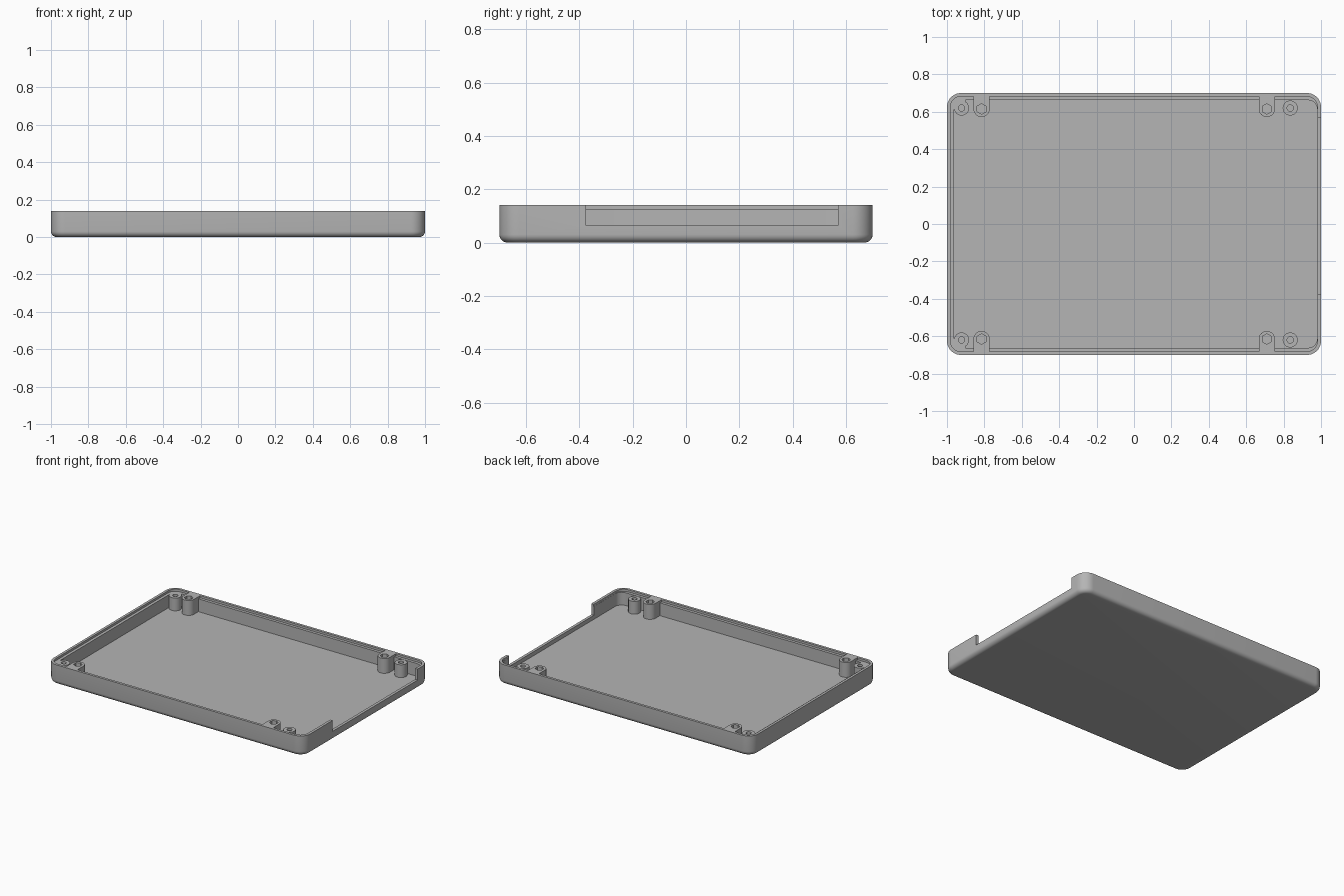
import bpy
import bmesh
import math

cube = bpy.data.objects.get("Cube")
if cube:
    bpy.data.objects.remove(cube, do_unlink=True)

gray = bpy.data.materials.new("matte gray plastic")
gray.use_nodes = True
color = (0.46, 0.46, 0.46, 1)
gray.diffuse_color = color
gray.node_tree.nodes["Principled BSDF"].inputs["Base Color"].default_value = color

TOP, LEDGE, FLOOR = 0.14, 0.125, 0.035


def prism(name, outline, z0, z1, bottom_fillet=0):
    """Extrude a counter-clockwise outline from z0 up to z1."""
    bm = bmesh.new()
    base = bm.faces.new([bm.verts.new((x, y, z0)) for x, y in outline])
    extruded = bmesh.ops.extrude_face_region(bm, geom=[base], use_keep_orig=True)
    for v in extruded["geom"]:
        if isinstance(v, bmesh.types.BMVert):
            v.co.z = z1
    bmesh.ops.recalc_face_normals(bm, faces=bm.faces)
    if bottom_fillet:
        rim = [e for e in bm.edges if all(abs(v.co.z - z0) < 1e-5 for v in e.verts)]
        bmesh.ops.bevel(bm, geom=rim, offset=bottom_fillet, segments=6,
                        profile=0.5, affect='EDGES')
    mesh = bpy.data.meshes.new(name)
    bm.to_mesh(mesh)
    bm.free()
    mesh.materials.append(gray)
    ob = bpy.data.objects.new(name, mesh)
    bpy.context.collection.objects.link(ob)
    return ob


def arc(cx, cy, r, start, end, steps):
    return [(cx + r * math.cos(math.radians(start + (end - start) * i / steps)),
             cy + r * math.sin(math.radians(start + (end - start) * i / steps)))
            for i in range(steps + 1)]


def rounded_rect(x0, x1, hy, r):
    return (arc(x1 - r, hy - r, r, 0, 90, 10) + arc(x0 + r, hy - r, r, 90, 180, 10)
            + arc(x0 + r, r - hy, r, 180, 270, 10) + arc(x1 - r, r - hy, r, 270, 360, 10))


def rect(x0, x1, y0, y1):
    return [(x0, y0), (x1, y0), (x1, y1), (x0, y1)]


def circle(x, y, r, sides, turn=0):
    return arc(x, y, r, turn, turn + 360, sides)[:-1]


def cut(ob, cutter):
    """Subtract a cutter from a part and discard the cutter."""
    mod = ob.modifiers.new("cut", 'BOOLEAN')
    mod.operation, mod.solver, mod.object = 'DIFFERENCE', 'EXACT', cutter
    bpy.context.view_layer.objects.active = ob
    bpy.ops.object.modifier_apply(modifier=mod.name)
    bpy.data.objects.remove(cutter, do_unlink=True)


def smooth(ob):
    bpy.ops.object.select_all(action='DESELECT')
    ob.select_set(True)
    bpy.context.view_layer.objects.active = ob
    bpy.ops.object.shade_smooth_by_angle(angle=math.radians(30))


# Tray shell: main cavity, stepped lip and side opening
shell = prism("tray_shell", rounded_rect(-1, 1, 0.7, 0.075), 0, TOP, 0.03)
cut(shell, prism("cavity_cutter", rounded_rect(-0.962, 0.98, 0.662, 0.05), FLOOR, 0.3))
cut(shell, prism("lip_cutter", rounded_rect(-0.982, 0.981, 0.682, 0.058), LEDGE, 0.3))
cut(shell, prism("opening_cutter", rect(0.93, 1.1, -0.375, 0.57), 0.063, 0.3))
smooth(shell)

for side, s in (("back", 1), ("front", -1)):
    for end, x_round, x_wall in (("right", -0.922, -0.815), ("left", 0.835, 0.71)):
        # Round screw post
        post = prism(f"{side}_{end}_screw_post", circle(x_round, s * 0.62, 0.04, 32),
                     FLOOR - 0.01, LEDGE)
        cut(post, prism("hole_cutter", circle(x_round, s * 0.62, 0.017, 20), 0, 0.3))
        smooth(post)

        # Taller post joined to the wall, with a hexagonal socket
        r, y = 0.043, 0.615
        outline = [(x_wall + r, 0.683), (x_wall - r, 0.683)]
        outline += arc(x_wall, y, r, 180, 360, 20)
        post = prism(f"{side}_{end}_wall_post", [(px, s * py) for px, py in outline],
                     FLOOR - 0.01, TOP)
        cut(post, prism("socket_cutter", circle(x_wall, s * y, 0.028, 6, 30), 0, 0.3))
        smooth(post)

    # Web filling the corner behind the post
    web = [(-0.97, 0.62), (-0.955, 0.64), (-0.922, 0.655), (-0.895, 0.645),
           (-0.905, 0.67), (-0.94, 0.67), (-0.97, 0.64)]
    prism(f"{side}_corner_web", [(px, s * py) for px, py in web], FLOOR - 0.01, LEDGE)
